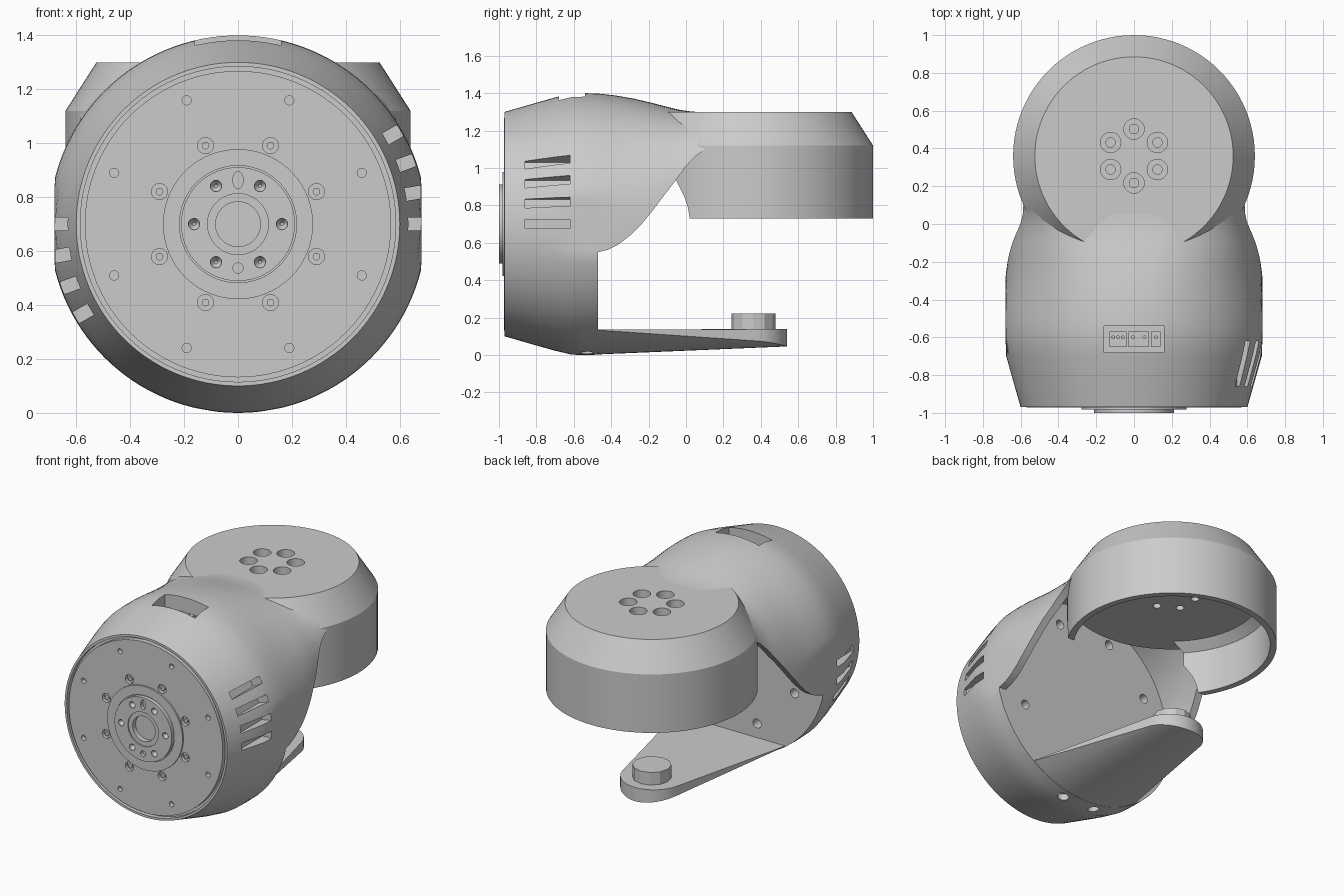
import bpy, bmesh
from math import sin, cos, pi, radians, copysign, asin, sqrt
from mathutils import Vector, Matrix

if "Cube" in bpy.data.objects:
    bpy.data.objects.remove(bpy.data.objects["Cube"])

grey = bpy.data.materials.new("light_grey")
grey.use_nodes = True
grey.diffuse_color = (0.6, 0.6, 0.6, 1)
grey.node_tree.nodes["Principled BSDF"].inputs["Base Color"].default_value = (0.6, 0.6, 0.6, 1)

AXIS_Z = 0.7      # height of the horizontal motor axis
DRUM_Y = 0.36     # position of the vertical drum axis
BACK = -0.47      # flat rear face of the motor body


def finish(name, bm):
    bmesh.ops.recalc_face_normals(bm, faces=bm.faces)
    mesh = bpy.data.meshes.new(name)
    bm.to_mesh(mesh)
    bm.free()
    mesh.materials.append(grey)
    ob = bpy.data.objects.new(name, mesh)
    bpy.context.collection.objects.link(ob)
    return ob


def loft(name, *solids):
    """Each solid is a list of rings, bridged in order and capped at both ends."""
    bm = bmesh.new()
    for rings in solids:
        vs = [[bm.verts.new(p) for p in ring] for ring in rings]
        for a, b in zip(vs, vs[1:]):
            for i in range(len(a)):
                j = (i + 1) % len(a)
                bm.faces.new((a[i], a[j], b[j], b[i]))
        bm.faces.new(vs[0])
        bm.faces.new(vs[-1])
    return finish(name, bm)


def lathe_y(profile, x=0, z=AXIS_Z, n=96, tall=1):
    return [[(x + r * cos(2 * pi * i / n), y, z + tall * r * sin(2 * pi * i / n)) for i in range(n)]
            for r, y in profile]


def lathe_z(profile, x=0, y=DRUM_Y, n=96):
    return [[(x + r * cos(2 * pi * i / n), y + r * sin(2 * pi * i / n), z) for i in range(n)]
            for r, z in profile]


def box(x0, x1, y0, y1, z0, z1, turn=0):
    m = Matrix.Translation((0, 0, AXIS_Z)) @ Matrix.Rotation(turn, 4, 'Y')
    return [[m @ Vector((x, y, z - AXIS_Z)) for x, y in ((x0, y0), (x1, y0), (x1, y1), (x0, y1))]
            for z in (z0, z1)]


def prism(outline):
    return [[(x, y, z) for y, z in outline] for x in (-1, 1)]


def ring_spots(radius, count, start=0):
    return [(radius * cos(start + 2 * pi * i / count), radius * sin(start + 2 * pi * i / count))
            for i in range(count)]


def activate(ob):
    bpy.ops.object.select_all(action='DESELECT')
    ob.select_set(True)
    bpy.context.view_layer.objects.active = ob


def carve(ob, cutter):
    activate(ob)
    mod = ob.modifiers.new("cut", 'BOOLEAN')
    mod.operation, mod.solver, mod.object = 'DIFFERENCE', 'EXACT', cutter
    bpy.ops.object.modifier_apply(modifier=mod.name)
    bpy.data.objects.remove(cutter)


def smooth(ob, angle=28):
    activate(ob)
    bpy.ops.object.shade_smooth_by_angle(angle=radians(angle))


def section(y, w, h, n, inset=0, count=128):
    """Round section, squarer on the upper half, flattened at the sides."""
    pts = []
    for i in range(count):
        a = 2 * pi * i / count
        c, s = cos(a), sin(a)
        e = 2 / n if s > 0 else 1
        x = copysign(abs(c) ** e, c) * (w - inset)
        z = copysign(abs(s) ** e, s) * (h - inset)
        side = 0.68 - inset
        pts.append((max(-side, min(side, x)), y, AXIS_Z + z))
    return pts


# Motor body flowing into the neck: y, half width, half height, squareness
front_rows = [(-0.97, 0.6, 0.6, 2), (-0.8, 0.649, 0.649, 2), (-0.7, 0.677, 0.677, 2),
              (-0.61, 0.698, 0.698, 2), (-0.54, 0.7, 0.7, 2)]
neck_rows = [(BACK, 0.7, 0.698, 2), (-0.38, 0.69, 0.688, 2.03), (-0.28, 0.68, 0.671, 2.1),
             (-0.19, 0.669, 0.65, 2.25), (-0.1, 0.655, 0.627, 2.5), (-0.04, 0.642, 0.612, 2.7),
             (0.02, 0.631, 0.603, 3.05), (0.07, 0.625, 0.599, 3.5), (0.12, 0.622, 0.598, 4.1),
             (0.18, 0.622, 0.598, 4.9)]
body = loft("motor_body", [section(*r) for r in front_rows + neck_rows])

# Curved underside of the neck, then the hollow behind the rear face
under = [(BACK, -0.3), (BACK, 0.55), (-0.42, 0.562), (-0.36, 0.592), (-0.3, 0.638), (-0.24, 0.697),
         (-0.18, 0.77), (-0.11, 0.863), (-0.05, 0.94), (0, 1.01), (0.05, 1.062), (0.1, 1.098),
         (0.17, 1.12), (0.5, 1.12), (0.5, -0.3)]
carve(body, loft("neck_cutter", prism(under)))
hollow = [section(*r, inset=0.05) for r in neck_rows]
hollow.append([(x, 0.3, z) for x, y, z in hollow[-1]])
carve(body, loft("hollow_cutter", hollow))

# Front recess, cooling slots, connector pocket and screw holes
carve(body, loft("recess_cutter", lathe_y([(0.585, -1.1), (0.585, -0.94)])))
slots = [box(*sorted((side * 0.615, side * 0.8)), -0.86, -0.62, AXIS_Z - 0.024, AXIS_Z + 0.024,
             turn=-radians(10 * i)) for side in (-1, 1) for i in range(4)]
carve(body, loft("slot_cutter", *slots))
carve(body, loft("pocket_cutter", box(-0.16, 0.16, -0.68, -0.54, 1.27, 1.6)))
screws = [lathe_y([(0.03, -0.55), (0.03, -0.4)], x, AXIS_Z + z, 20)
          for x, z in ring_spots(0.51, 8, pi / 8)]
screws += [lathe_z([(0.035, -0.1), (0.035, 0.05)], x, -0.53, 20) for x in (-0.12, 0.12)]
carve(body, loft("screw_cutter", *screws))

# Connectors seated in the pocket
loft("connectors", *[box(x - w, x + w, -0.65, -0.57, 1.26, 1.32)
                     for x, w in ((-0.085, 0.045), (0.025, 0.055), (0.115, 0.025))])
loft("connector_pins", *[lathe_z([(0.01, 1.31), (0.01, 1.33)], x, -0.6, 10)
                         for x in (-0.11, -0.085, -0.06, -0.005, 0.055, 0.115)])

# Front plate with stepped output hub
plate = loft("front_plate", lathe_y([
    (0.568, -0.9), (0.568, -0.972), (0.278, -0.972), (0.278, -0.982), (0.217, -0.982),
    (0.217, -0.974), (0.211, -0.974), (0.211, -1), (0.113, -1), (0.113, -0.992),
    (0.083, -0.992), (0.083, -0.96)]))
holes = [lathe_y([(0.021, -1.1), (0.021, -0.992), (0.006, -0.97)], x, AXIS_Z + z, 20)
         for x, z in ring_spots(0.163, 6)]
for spots, r, depth, tall in ((ring_spots(0.315, 8, pi / 8), 0.03, -0.95, 1),
                              (ring_spots(0.497, 8, pi / 8), 0.017, -0.94, 1),
                              ([(0, 0.163)], 0.019, -0.975, 1.7),
                              ([(0, -0.163)], 0.019, -0.975, 1)):
    holes += [lathe_y([(r, -1.1), (r, depth)], x, AXIS_Z + z, 20, tall) for x, z in spots]
carve(plate, loft("plate_cutter", *holes))
smooth(plate)
bolts = loft("front_bolts", *[lathe_y([(0.014, -0.94), (0.014, -0.965)], x, AXIS_Z + z, 16)
                              for x, z in ring_spots(0.315, 8, pi / 8)])
smooth(bolts)

# Upside-down cup: open below, chamfered on top, cut away towards the body
drum = loft("drum_housing", lathe_z([(0.54, 1.07), (0.6, 1.02), (0.6, 0.73), (0.64, 0.73),
                                     (0.64, 1.12), (0.525, 1.3)]))
gap = [(-0.5, 0.6), (0.02, 0.6), (0.02, 0.73), (0.01, 0.79), (-0.01, 0.85), (-0.05, 0.93),
       (-0.05, 1.07), (-0.5, 1.07)]
carve(drum, loft("gap_cutter", prism(gap)))

# Counterbored holes through the drum top and the neck end below it
bores = [lathe_z([(0.025, 1), (0.025, 1.2), (0.054, 1.2), (0.054, 1.4)], x, DRUM_Y + y, 24)
         for x, y in ring_spots(0.143, 6, pi / 6)]
for part in (drum, body):
    carve(part, loft("bore_cutter", *bores))
    smooth(part)

# Lower support arm: hull from the bottom of the body to a round tip
bm = bmesh.new()
spread = asin(0.41 / 0.698)
for i in range(17):
    a = spread * (i / 8 - 1)
    bm.verts.new((0.698 * sin(a), BACK - 0.03, AXIS_Z - 0.698 * cos(a)))
low_ring, top_ring = lathe_z([(0.205, 0.046), (0.205, 0.138)], y=0.336, n=48)
for x, y, z in low_ring:
    bm.verts.new((x, y, z + AXIS_Z - sqrt(AXIS_Z ** 2 - x * x)))
for p in top_ring:
    bm.verts.new(p)
hull = bmesh.ops.convex_hull(bm, input=bm.verts)
bmesh.ops.delete(bm, geom=list({v for v in hull["geom_interior"] if isinstance(v, bmesh.types.BMVert)}),
                 context='VERTS')
smooth(finish("support_arm", bm), 25)

# Faceted pivot boss on the arm tip
loft("pivot_boss", lathe_z([(0.118, 0.12), (0.118, 0.222)], n=12))
